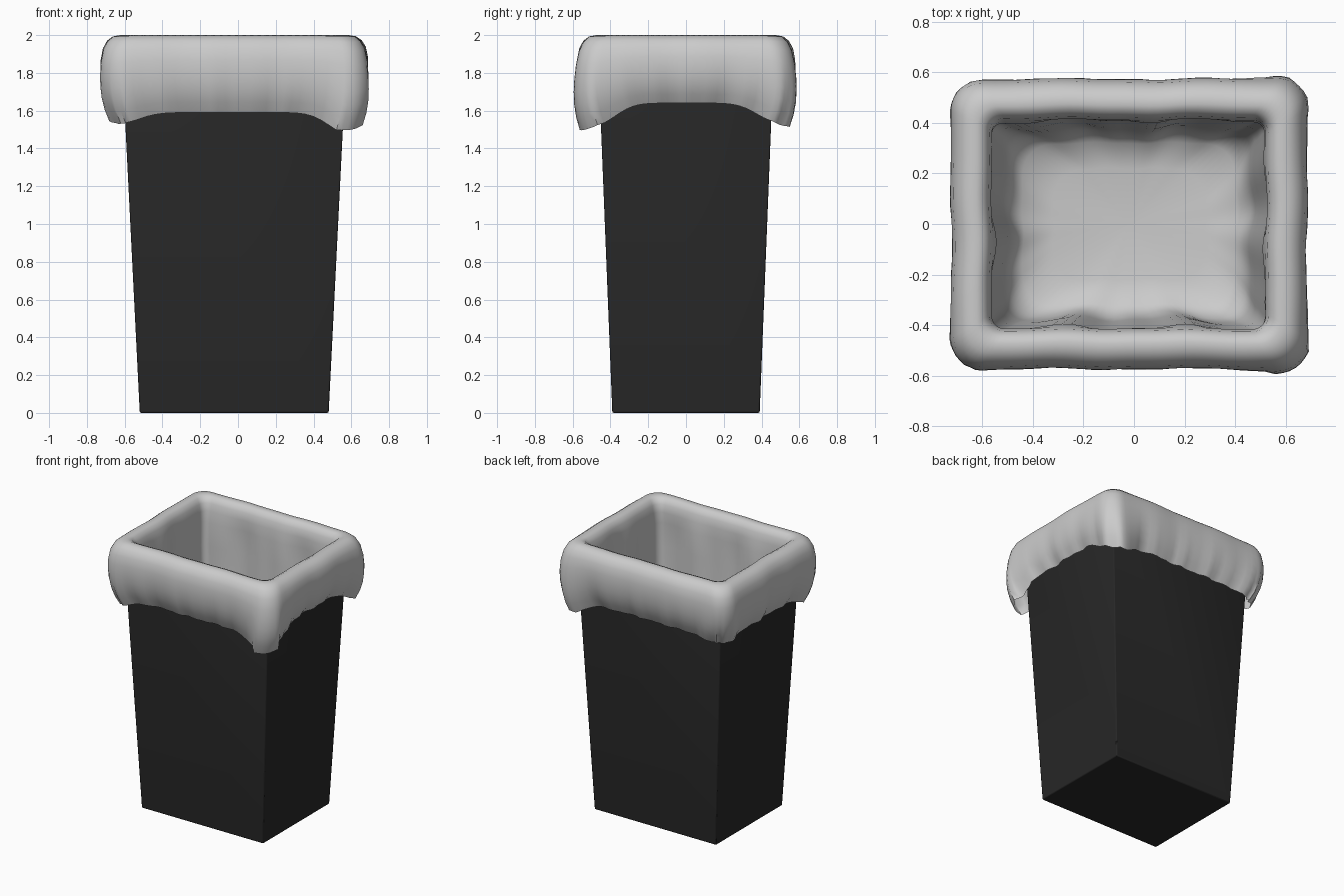
import bpy, bmesh, math, random
from mathutils import Vector

if "Cube" in bpy.data.objects:
    bpy.data.objects.remove(bpy.data.objects["Cube"])

random.seed(4)
CX = -0.02  # the bin sits slightly left of centre


def finish(bm, name, angle):
    bmesh.ops.recalc_face_normals(bm, faces=bm.faces)
    me = bpy.data.meshes.new(name)
    bm.to_mesh(me)
    bm.free()
    ob = bpy.data.objects.new(name, me)
    bpy.context.collection.objects.link(ob)
    bpy.ops.object.select_all(action='DESELECT')
    bpy.context.view_layer.objects.active = ob
    ob.select_set(True)
    bpy.ops.object.shade_smooth_by_angle(angle=math.radians(angle))
    return ob


# Bin: tapered open box with a thin wall and small bevels
bm = bmesh.new()
bmesh.ops.create_cube(bm, size=2)
for v in bm.verts:
    top = v.co.z > 0
    v.co = Vector((CX + v.co.x * (0.597 if top else 0.50),
                   v.co.y * (0.467 if top else 0.39), 1.94 if top else 0.0))
bm.faces.ensure_lookup_table()
bmesh.ops.delete(bm, geom=[f for f in bm.faces if f.calc_center_median().z > 1.9],
                 context='FACES_ONLY')
bin_ob = finish(bm, "bin", 40)
mat = bpy.data.materials.new("black_plastic")
mat.diffuse_color = (0.02, 0.02, 0.02, 1)
mat.use_nodes = True
mat.node_tree.nodes["Principled BSDF"].inputs["Base Color"].default_value = mat.diffuse_color
bin_ob.data.materials.append(mat)
solid = bin_ob.modifiers.new("wall", 'SOLIDIFY')
solid.thickness = 0.02
solid.offset = -1
bev = bin_ob.modifiers.new("bevel", 'BEVEL')
bev.width = 0.009
bev.segments = 2


# Rounded rectangle as (position, outward normal), same point count at any size
def ring(hx, hy, r, side=26, arc=8):
    pts = []
    for q, (sx, sy) in enumerate(((1, 1), (-1, 1), (-1, -1), (1, -1))):
        c = Vector((sx * (hx - r), sy * (hy - r)))
        corner = []
        for i in range(arc + 1):
            a = math.pi / 2 * (q + i / arc)
            n = Vector((math.cos(a), math.sin(a)))
            corner.append((c + n * r, n))
        pts += corner
        nx, ny = ((-1, 1), (-1, -1), (1, -1), (1, 1))[q]
        a = math.pi / 2 * (q + 1)
        n = Vector((math.cos(a), math.sin(a)))
        start, end = corner[-1][0], Vector((nx * (hx - r), ny * (hy - r))) + n * r
        pts += [(start.lerp(end, i / side), n) for i in range(1, side)]
    return pts


# Per-column bag data: hem height, corner flare and folds
base = ring(0.66, 0.53, 0.10)
N = len(base)
CORNERS = ((1, 1, 1.49, 0.045), (-1, 1, 1.56, 0.0),
           (-1, -1, 1.53, 0.01), (1, -1, 1.47, 0.05))
cols = []
for p, n in base:
    hem = 1.59 + 0.05 * max(0, n.x)
    flare = near = 0
    for sx, sy, z, fl in CORNERS:
        g = math.exp(-((p - Vector((sx * 0.63, sy * 0.50))).length / 0.15) ** 2)
        hem += (z - 1.59) * g
        flare += fl * g
        near += g
    a = math.atan2(p.y, p.x)
    fold = 0.5 * math.sin(17 * a + 1) + 0.5 * math.sin(29 * a + 2.3)
    fold += near * random.uniform(-1.0, 1.0)
    soft = math.sin(7 * a + 0.5) + 0.6 * math.sin(13 * a)
    cols.append((hem, flare, near, fold, soft))

# Bag profile: offset from the rim line, height, fold strength (outside)
OUT = [(0.0, 2.0), (0.04, 1.993), (0.07, 1.97), (0.092, 1.93), (0.103, 1.87),
       (0.104, 1.81), (0.099, 1.755), (0.087, 1.70), (0.066, 1.645), (0.035, 1.59)]
# Inside rings: half sizes, corner radius, height
IN = [(0.30, 0.22, 0.12, 0.06), (0.42, 0.32, 0.12, 0.08), (0.465, 0.36, 0.10, 0.14),
      (0.485, 0.375, 0.08, 0.30), (0.50, 0.385, 0.06, 0.65), (0.515, 0.395, 0.06, 1.0),
      (0.53, 0.405, 0.05, 1.35), (0.54, 0.41, 0.05, 1.65), (0.54, 0.41, 0.05, 1.82),
      (0.542, 0.412, 0.05, 1.90), (0.552, 0.422, 0.06, 1.955), (0.572, 0.442, 0.07, 1.988)]

bm = bmesh.new()
rows = []
for hx, hy, r, z in IN:
    amp = 0.010 if 0.1 < z < 1.9 else 0.003
    rows.append([bm.verts.new((CX + p.x + n.x * c[4] * amp, p.y + n.y * c[4] * amp, z))
                 for (p, n), c in zip(ring(hx, hy, r), cols)])
for d, z in OUT:
    t = max(0.0, (1.95 - z) / 0.36)
    row = []
    for (p, n), (hem, flare, near, fold, soft) in zip(ring(0.60 + d, 0.47 + d, 0.08 + d * 0.4), cols):
        push = flare * t ** 1.3 + fold * 0.012 * t * t * (1 + near) + 0.003 * soft
        k = (2 - hem) / 0.41
        row.append(bm.verts.new((CX + p.x + n.x * push, p.y + n.y * push, 2 - (2 - z) * k)))
    rows.append(row)
for lo, hi in zip(rows, rows[1:]):
    for i in range(N):
        j = (i + 1) % N
        bm.faces.new((lo[i], lo[j], hi[j], hi[i]))

# Bag floor closed with a fan
mid = bm.verts.new((CX, 0, 0.05))
for i in range(N):
    bm.faces.new((mid, rows[0][(i + 1) % N], rows[0][i]))
finish(bm, "bag_liner", 60)
